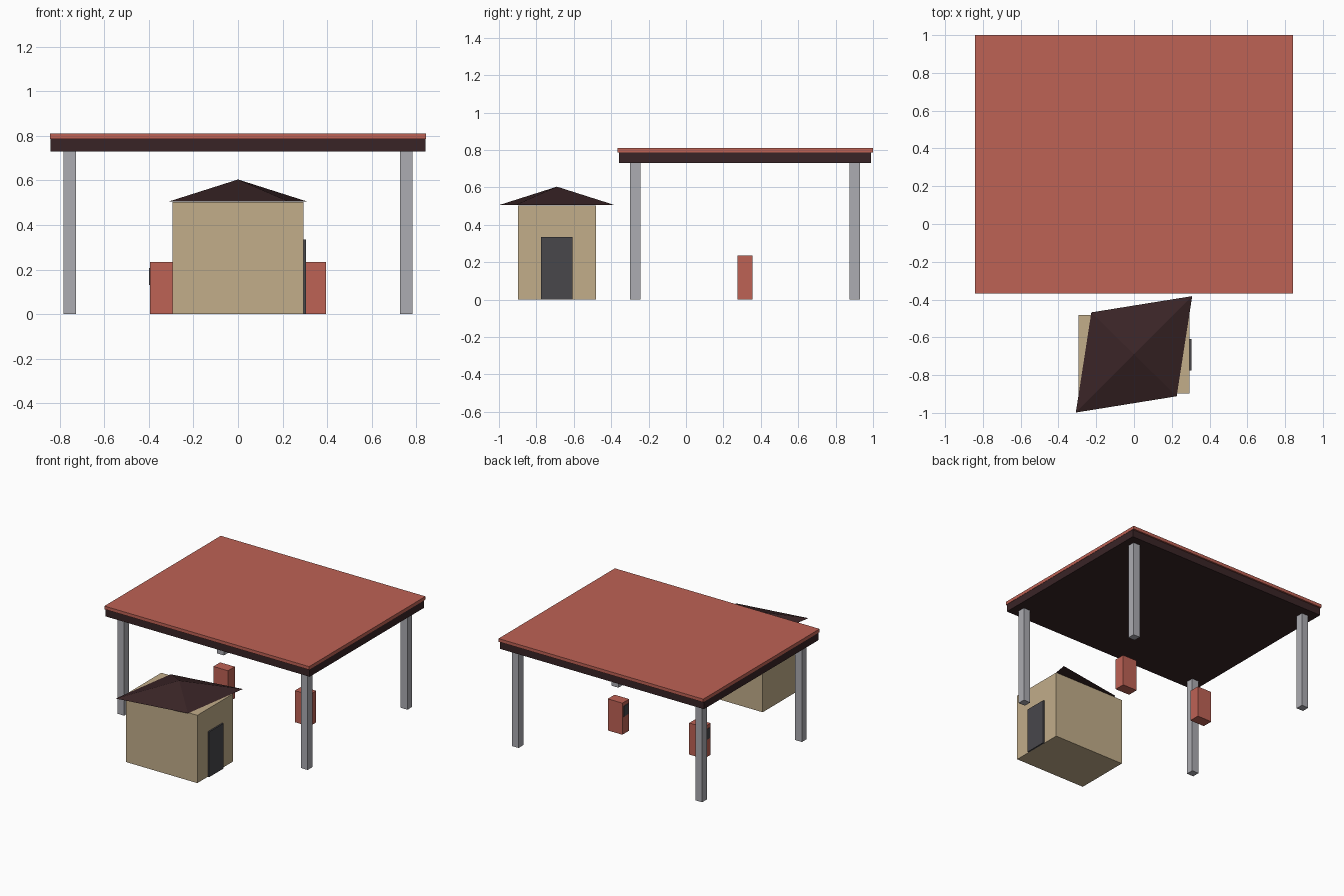
import bpy, bmesh

if "Cube" in bpy.data.objects:
    bpy.data.objects.remove(bpy.data.objects["Cube"])


def material(name, rgb):
    # sRGB 0-255 to linear
    lin = [((c / 255 + 0.055) / 1.055) ** 2.4 for c in rgb]
    m = bpy.data.materials.new(name)
    m.diffuse_color = (*lin, 1)
    m.use_nodes = True
    m.node_tree.nodes["Principled BSDF"].inputs["Base Color"].default_value = m.diffuse_color
    return m


RED = material("brick red", (190, 98, 85))
DARK = material("dark brown", (57, 36, 38))
GREY = material("light grey", (172, 172, 178))
TAN = material("tan", (194, 173, 138))
CHARCOAL = material("charcoal", (72, 71, 75))


def add_object(name, bm, mat):
    bmesh.ops.recalc_face_normals(bm, faces=bm.faces)
    me = bpy.data.meshes.new(name)
    bm.to_mesh(me)
    bm.free()
    me.materials.append(mat)
    ob = bpy.data.objects.new(name, me)
    bpy.context.collection.objects.link(ob)
    return ob


def box(name, x, y, z, mat):
    # box from (min, max) ranges
    bm = bmesh.new()
    bmesh.ops.create_cube(bm, size=1)
    for v in bm.verts:
        v.co = [r[0] if c < 0 else r[1] for c, r in zip(v.co, (x, y, z))]
    return add_object(name, bm, mat)


# Canopy: dark fascia slab with a thin red sheet on top
box("canopy_fascia", (-0.84, 0.84), (-0.357, 0.988), (0.73, 0.786), DARK)
box("canopy_top", (-0.842, 0.842), (-0.367, 1.0), (0.786, 0.81), RED)

# Four canopy columns
for sx, side in ((-1, "left"), (1, "right")):
    for cy, end in ((-0.272, "front"), (0.901, "back")):
        cx = sx * 0.755
        box(f"{end}_{side}_column", (cx - 0.028, cx + 0.028),
            (cy - 0.028, cy + 0.028), (0, 0.732), GREY)

# Two fuel pumps, each with a dark display on its left face
for cx, side in ((-0.335, "left"), (0.335, "right")):
    box(f"{side}_pump", (cx - 0.06, cx + 0.06), (0.275, 0.355), (0, 0.235), RED)
    box(f"{side}_pump_display", (cx - 0.064, cx - 0.059),
        (0.286, 0.344), (0.13, 0.208), CHARCOAL)

# Kiosk walls and door
box("kiosk_walls", (-0.294, 0.294), (-0.898, -0.481), (0, 0.504), TAN)
box("kiosk_door", (0.293, 0.305), (-0.775, -0.608), (0, 0.336), CHARCOAL)

# Kiosk roof: skewed low pyramid
bm = bmesh.new()
cy = -0.69
base = [bm.verts.new((x, cy + y, 0.506)) for x, y in
        ((-0.308, -0.308), (0.226, -0.222), (0.308, 0.308), (-0.226, 0.222))]
apex = bm.verts.new((0, cy, 0.604))
bm.faces.new(base)
for i in range(4):
    bm.faces.new((base[i], base[(i + 1) % 4], apex))
add_object("kiosk_roof", bm, DARK)
